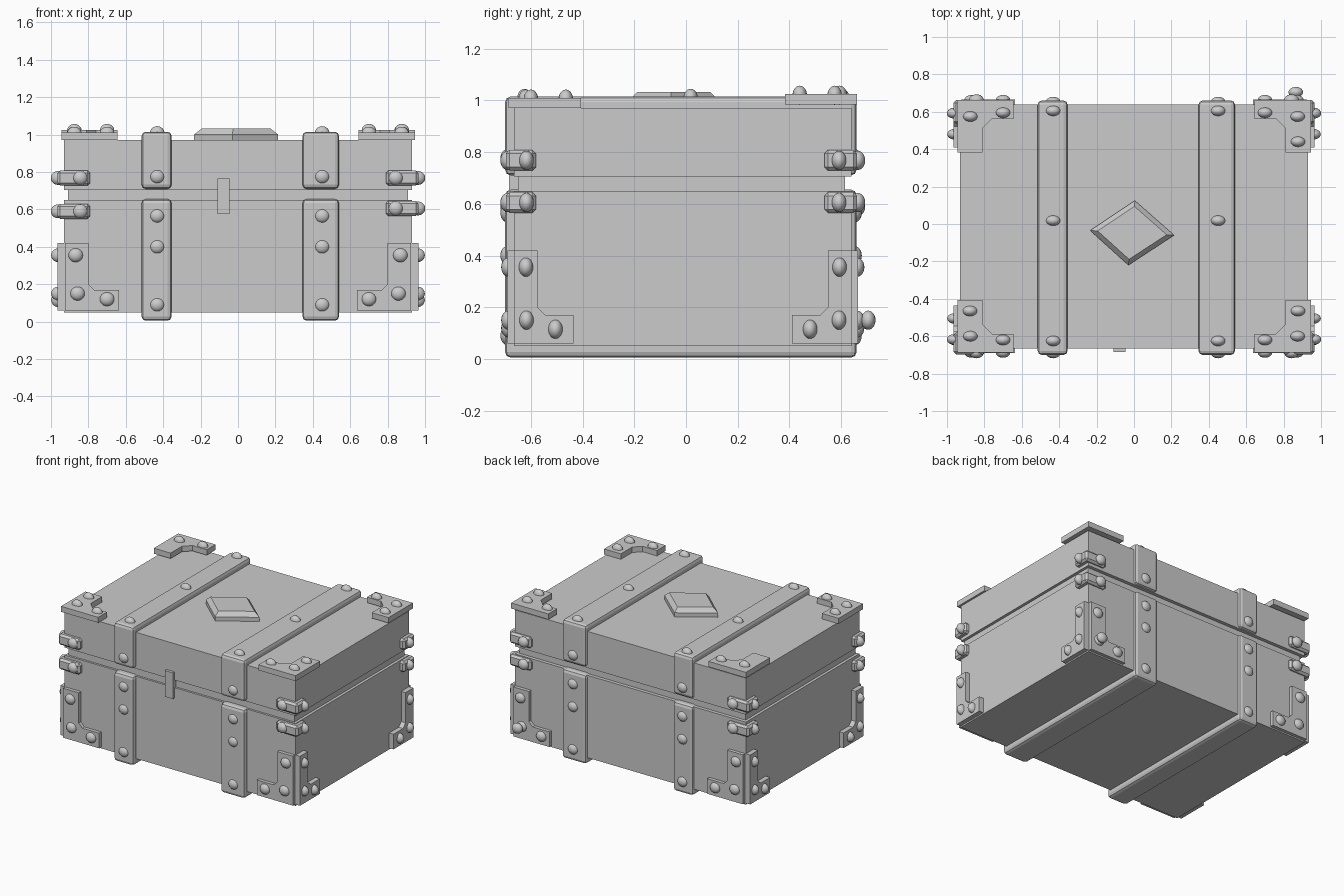
import bpy, bmesh
from mathutils import Vector

cube = bpy.data.objects.get("Cube")
if cube:
    bpy.data.objects.remove(cube)

grey = bpy.data.materials.new("plain_grey")
grey.use_nodes = True
COLOR = (0.6, 0.6, 0.6, 1)
grey.diffuse_color = COLOR
grey.node_tree.nodes["Principled BSDF"].inputs["Base Color"].default_value = COLOR

FRONT, BACK, SIDE = -0.665, 0.64, 0.93


def add(name, mesh):
    obj = bpy.data.objects.new(name, mesh)
    bpy.context.collection.objects.link(obj)
    return obj


def finish(name, bm):
    bmesh.ops.recalc_face_normals(bm, faces=bm.faces)
    mesh = bpy.data.meshes.new(name)
    bm.to_mesh(mesh)
    bm.free()
    mesh.materials.append(grey)
    return add(name, mesh)


def box(name, x, y, z, bevel=0, segments=1):
    """Box from (low, high) pairs on each axis."""
    bm = bmesh.new()
    bmesh.ops.create_cube(bm, size=1)
    for v in bm.verts:
        v.co = Vector([(a + b) / 2 + c * abs(b - a) for (a, b), c in zip((x, y, z), v.co)])
    if bevel:
        bmesh.ops.bevel(bm, geom=bm.edges[:], offset=bevel, segments=segments,
                        profile=0.5, affect='EDGES')
    return finish(name, bm)


def bracket(name, corner, u, v, n, size, arms, chamfer, thick):
    """L-shaped plate growing along u and v from its corner, raised along n."""
    (lu, lv), (wu, wv), c = size, arms, chamfer
    outline = [(0, 0), (lu, 0), (lu, wv), (wu + c, wv), (wu, wv + c), (wu, lv), (0, lv)]
    corner, u, v, n = map(Vector, (corner, u, v, n))
    bm = bmesh.new()
    face = bm.faces.new([bm.verts.new(corner + u * a + v * b) for a, b in outline])
    new = bmesh.ops.extrude_face_region(bm, geom=[face])["geom"]
    bmesh.ops.translate(bm, vec=n * thick,
                        verts=[g for g in new if isinstance(g, bmesh.types.BMVert)])
    return finish(name, bm)


# Rivet heads all share one flattened ball
bm = bmesh.new()
bmesh.ops.create_uvsphere(bm, u_segments=20, v_segments=12, radius=1)
for v in bm.verts:
    v.co *= Vector((0.039, 0.028, 0.037))
for f in bm.faces:
    f.smooth = True
rivet_mesh = bpy.data.meshes.new("rivet")
bm.to_mesh(rivet_mesh)
bm.free()
rivet_mesh.materials.append(grey)


def rivet(x, y, z):
    add("rivet", rivet_mesh).location = (x, y, z)


# Chest body, recessed seam and lid
box("chest_body", (-SIDE, SIDE), (FRONT, BACK), (0.05, 0.65))
box("seam_band", (-0.91, 0.91), (-0.65, 0.615), (0.6, 0.75))
box("chest_lid", (-SIDE, SIDE), (FRONT, BACK), (0.705, 0.97))

# Straps around the body and the lid
for x0, x1, xr in ((-0.515, -0.355, -0.432), (0.345, 0.54, 0.45)):
    box("lower_strap", (x0, x1), (-0.7, 0.66), (0.005, 0.655), 0.022, 2)
    box("upper_strap", (x0, x1), (-0.7, 0.66), (0.71, 1.015), 0.022, 2)
    for z in (0.775, 0.565, 0.4, 0.09):
        rivet(xr, -0.69, z)
        rivet(xr, 0.652, z)
    for y in (-0.625, 0.018, 0.605):
        rivet(xr, y, 1.008)

# Corner fittings
for sx in (-1, 1):
    for sy in (-1, 1):
        wall = FRONT if sy < 0 else BACK
        rise = 0.97 if sy < 0 else 0.985
        side = ("left" if sx > 0 else "right") + ("_front" if sy < 0 else "_back")
        inner_u, inner_v, up = (-sx, 0, 0), (0, -sy, 0), (0, 0, 1)
        bracket(side + "_face_bracket", (sx * 0.925, wall, 0.06), inner_u, up,
                (0, sy, 0), (0.29, 0.36), (0.125, 0.11), 0.03, 0.025)
        bracket(side + "_side_bracket", (sx * SIDE, wall, 0.06), inner_v, up,
                (sx, 0, 0), (0.23, 0.36), (0.09, 0.11), 0.03, 0.035)
        bracket(side + "_top_bracket", (sx * 0.945, wall + sy * 0.022, rise), inner_u, inner_v,
                up, (0.3, 0.28), (0.135, 0.1), 0.05, 0.04)

        # Clips wrapping the corner above and below the seam
        low = 0.55 if sx < 0 else 0.565
        for z in (0.728, low):
            box(side + "_clip", (sx * 0.79, sx * 0.965) if sx > 0 else (-0.965, -0.79),
                (-0.697, -0.58) if sy < 0 else (0.535, 0.662), (z, z + 0.08), 0.014)
            rivet(sx * 0.843, wall + sy * 0.025, z + 0.04)
            rivet(sx * 0.962, wall - sy * 0.048, z + 0.04)

        # Rivets on the brackets
        for x, z in ((0.868, 0.355), (0.858, 0.15), (0.70, 0.12)):
            rivet(sx * x, wall + sy * 0.022, z)
        for inset, z in ((0.046, 0.355), (0.048, 0.15), (0.16, 0.115)):
            rivet(sx * 0.96, wall - sy * inset, z)
        for x, inset in ((0.877, 0.2), (0.875, 0.065), (0.7, 0.045)):
            if (sx, sy, inset) != (-1, 1, 0.2):
                rivet(sx * x, wall - sy * inset, rise + 0.035)

# Loose rivet behind the back corner
rivet(0.865, 0.705, 0.15)

# Latch plate on the front
box("latch", (-0.11, -0.045), (-0.685, -0.645), (0.575, 0.765))

# Diamond ornament with sloping rim on the lid
bm = bmesh.new()
points = [Vector(p) for p in ((-0.235, -0.035), (-0.03, -0.22), (0.215, -0.06), (0.005, 0.125))]
centre = Vector((-0.01, -0.045))
rings = []
for scale, z in ((1, 0.96), (1, 1.0), (0.82, 1.032)):
    rings.append([bm.verts.new((*(centre + (p - centre) * scale), z)) for p in points])
for a, b in zip(rings, rings[1:]):
    for i in range(4):
        j = (i + 1) % 4
        bm.faces.new((a[i], a[j], b[j], b[i]))
bm.faces.new(rings[0][::-1])
bm.faces.new(rings[-1])
finish("diamond_ornament", bm)
